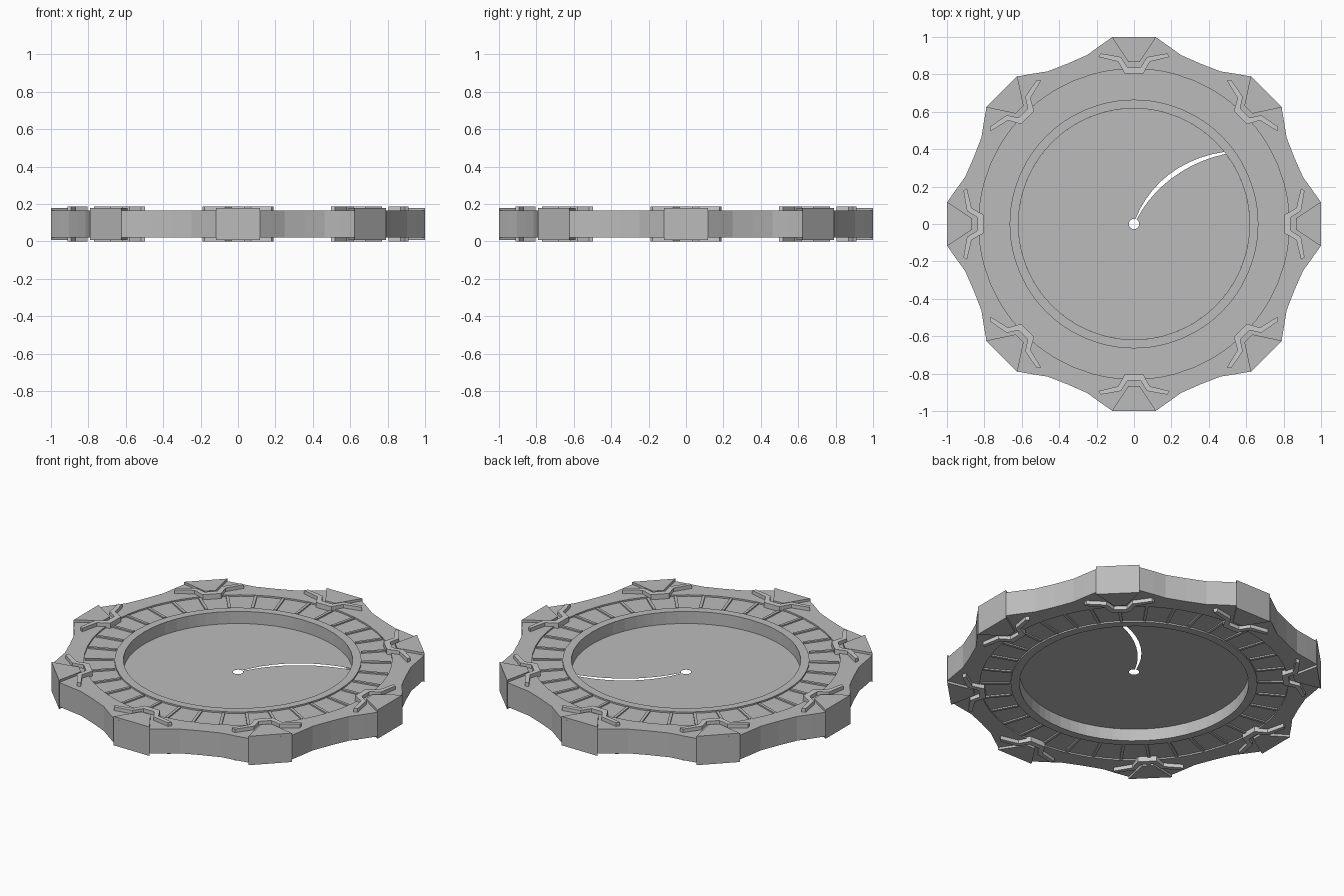
import bpy, bmesh, math
from mathutils import Matrix

if "Cube" in bpy.data.objects:
    bpy.data.objects.remove(bpy.data.objects["Cube"])

MID = 0.0935          # symmetry plane height


def material(name, v):
    m = bpy.data.materials.new(name)
    m.diffuse_color = (v, v, v, 1)
    m.use_nodes = True
    m.node_tree.nodes["Principled BSDF"].inputs["Base Color"].default_value = m.diffuse_color
    return m


GREY = material("stone grey", 0.50)
LIGHT = material("light grey", 0.60)


def finish(bm, name, mat, normals=True):
    if normals:
        bmesh.ops.recalc_face_normals(bm, faces=bm.faces[:])
    me = bpy.data.meshes.new(name)
    bm.to_mesh(me)
    bm.free()
    me.materials.append(mat)
    ob = bpy.data.objects.new(name, me)
    bpy.context.collection.objects.link(ob)
    return ob


def prism(bm, pts, z0, z1, angle):
    """Extruded outline, given as (sideways, radial), turned to an angle."""
    rot = Matrix.Rotation(angle - math.pi / 2, 4, 'Z')
    vs = [bm.verts.new((u, r, z0)) for u, r in pts]
    f = bm.faces.new(vs)
    ext = bmesh.ops.extrude_face_region(bm, geom=[f])['geom']
    top = [v for v in ext if isinstance(v, bmesh.types.BMVert)]
    for v in top:
        v.co.z = z1
    bmesh.ops.transform(bm, matrix=rot, verts=vs + top)


# main ring: stepped cross-section swept round a lobed outline
sector = [(0, 1.0), (6.56, 1.0066), (11, 0.969), (15.4, 0.938),
          (22.5, 0.928), (29.6, 0.938), (34, 0.969), (38.44, 1.0066)]
H = 0.072
half = [(0.618, H), (0.665, H), (0.665, H - 0.009),
        (0.83, H - 0.009), (0.83, H), (None, H)]
profile = half + [(r, -z) for r, z in reversed(half)]
bm = bmesh.new()
loops = []
for k in range(8):
    for a, outer in sector:
        t = math.radians(45 * k + a)
        loops.append([bm.verts.new(((r or outer) * math.cos(t),
                                    (r or outer) * math.sin(t), MID + z))
                      for r, z in profile])
n = len(profile)
for i, a in enumerate(loops):
    b = loops[(i + 1) % len(loops)]
    for j in range(n):
        bm.faces.new((a[j], a[(j + 1) % n], b[(j + 1) % n], b[j]))
finish(bm, "main_ring", GREY)

# divider bars across the recessed track, both faces
bm = bmesh.new()
bar = [(-0.008, 0.672), (0.008, 0.672), (0.008, 0.825), (-0.008, 0.825)]
COUNT = 34
for i in range(COUNT):
    t = math.radians(86.6) + 2 * math.pi * i / COUNT
    for s in (1, -1):
        prism(bm, bar, MID + s * (H - 0.012), MID + s * (H - 0.001), t)
finish(bm, "track_dividers", GREY)

# clamp wedges and V-shaped brackets on the eight lobes
wedges, brackets = bmesh.new(), bmesh.new()
wedge = [(-0.118, 1.0), (-0.03, 0.865), (0.03, 0.865), (0.118, 1.0)]
arm = [(0.05, 0.805), (0.085, 0.868), (0.19, 0.893), (0.178, 0.912),
       (0.07, 0.893), (0.035, 0.838)]
vee = arm + [(-u, r) for u, r in reversed(arm)]
for k in range(8):
    t = k * math.pi / 4
    prism(wedges, wedge, MID - 0.086, MID + 0.086, t)
    for s in (1, -1):
        prism(brackets, vee, MID + s * (H - 0.012), MID + s * MID, t)
finish(wedges, "clamp_wedges", GREY)
finish(brackets, "clamp_brackets", LIGHT)

# central membrane with a pinhole and one curved slit
bm = bmesh.new()
SEG, RINGS = 64, 10
rows = []
for j in range(RINGS + 1):
    q = j / RINGS
    r = 0.028 + (0.618 - 0.028) * q
    mid = math.radians(67 - 29 * q)
    gap = 0.026 * math.sin(math.pi * (0.08 + 0.75 * q)) / r
    row = []
    for i in range(SEG + 1):
        t = mid + gap / 2 + (2 * math.pi - gap) * i / SEG
        row.append(bm.verts.new((r * math.cos(t), r * math.sin(t), MID)))
    rows.append(row)
for a, b in zip(rows, rows[1:]):
    for i in range(SEG):
        bm.faces.new((a[i], b[i], b[i + 1], a[i + 1]))
finish(bm, "membrane", GREY, normals=False)
